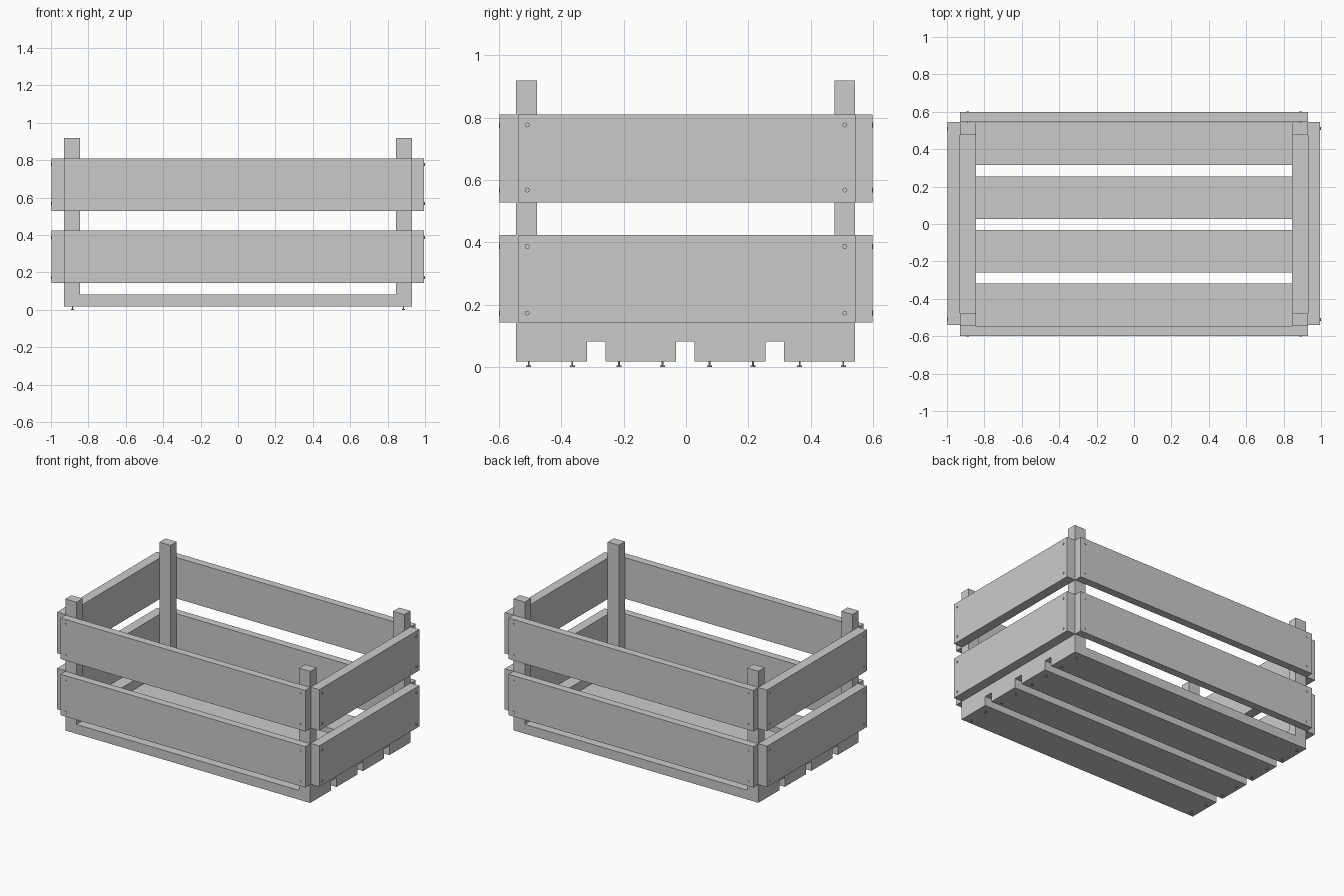
import bpy, bmesh
from mathutils import Matrix, Vector

if "Cube" in bpy.data.objects:
    bpy.data.objects.remove(bpy.data.objects["Cube"])


def box(name, x, y, z):
    """Box from (min, max) ranges on each axis."""
    bm = bmesh.new()
    bmesh.ops.create_cube(bm, size=1)
    for v in bm.verts:
        for i, (lo, hi) in enumerate((x, y, z)):
            v.co[i] = lo if v.co[i] < 0 else hi
    finish(name, bm)


def finish(name, bm):
    mesh = bpy.data.meshes.new(name)
    bm.to_mesh(mesh)
    bm.free()
    obj = bpy.data.objects.new(name, mesh)
    bpy.context.collection.objects.link(obj)


def nails(name, points, direction, shaft):
    """Small round heads whose outer faces lie at the points, each on a thin shaft."""
    d = Vector(direction)
    rot = d.to_track_quat('Z', 'Y').to_matrix().to_4x4()
    bm = bmesh.new()
    for p in points:
        for radius, depth, start in ((0.008, 0.005, 0), (0.003, shaft, 0.004)):
            centre = Vector(p) - d * (start + depth / 2)
            bmesh.ops.create_cone(bm, cap_ends=True, segments=8, radius1=radius,
                                  radius2=radius, depth=depth,
                                  matrix=Matrix.Translation(centre) @ rot)
    finish(name, bm)


# Floor slats running lengthwise
for i, y in enumerate((-0.545, -0.259, 0.028, 0.315)):
    box(f"floor_slat_{i + 1}", (-0.93, 0.93), (y, y + 0.227), (0.017, 0.081))

# Cross beams over the slat ends, with a corner post at each end
for s, side in ((-1, "left"), (1, "right")):
    xr = tuple(sorted((s * 0.93, s * 0.845)))
    box(f"{side}_cross_beam", xr, (-0.545, 0.542), (0.081, 0.145))
    box(f"{side}_front_post", xr, (-0.545, -0.479), (0.145, 0.92))
    box(f"{side}_back_post", xr, (0.476, 0.542), (0.145, 0.92))

# Two tiers of wall boards
for tier, z in (("lower", (0.143, 0.424)), ("upper", (0.528, 0.81))):
    box(f"{tier}_front_board", (-0.93, 0.93), (-0.598, -0.545), z)
    box(f"{tier}_back_board", (-0.93, 0.93), (0.545, 0.598), z)
    box(f"{tier}_left_board", (-0.997, -0.93), (-0.539, 0.545), z)
    box(f"{tier}_right_board", (0.93, 0.995), (-0.539, 0.545), z)

# Nails through the boards into the posts, and through the slats into the beams
heights = (0.173, 0.387, 0.568, 0.777)
for s, fb, lr in ((-1, "front", "left"), (1, "back", "right")):
    nails(f"{fb}_nails", [(x, s * 0.601, z) for x in (-0.89, 0.89) for z in heights],
          (0, s, 0), 0.06)
    nails(f"{lr}_nails", [(s, y, z) for y in (-0.51, 0.51) for z in heights],
          (s, 0, 0), 0.06)
slat_nail_y = [s * y for s in (-1, 1) for y in (0.075, 0.215, 0.365, 0.505)]
nails("floor_nails", [(x, y, 0) for x in (-0.885, 0.885) for y in slat_nail_y],
      (0, 0, -1), 0.06)
